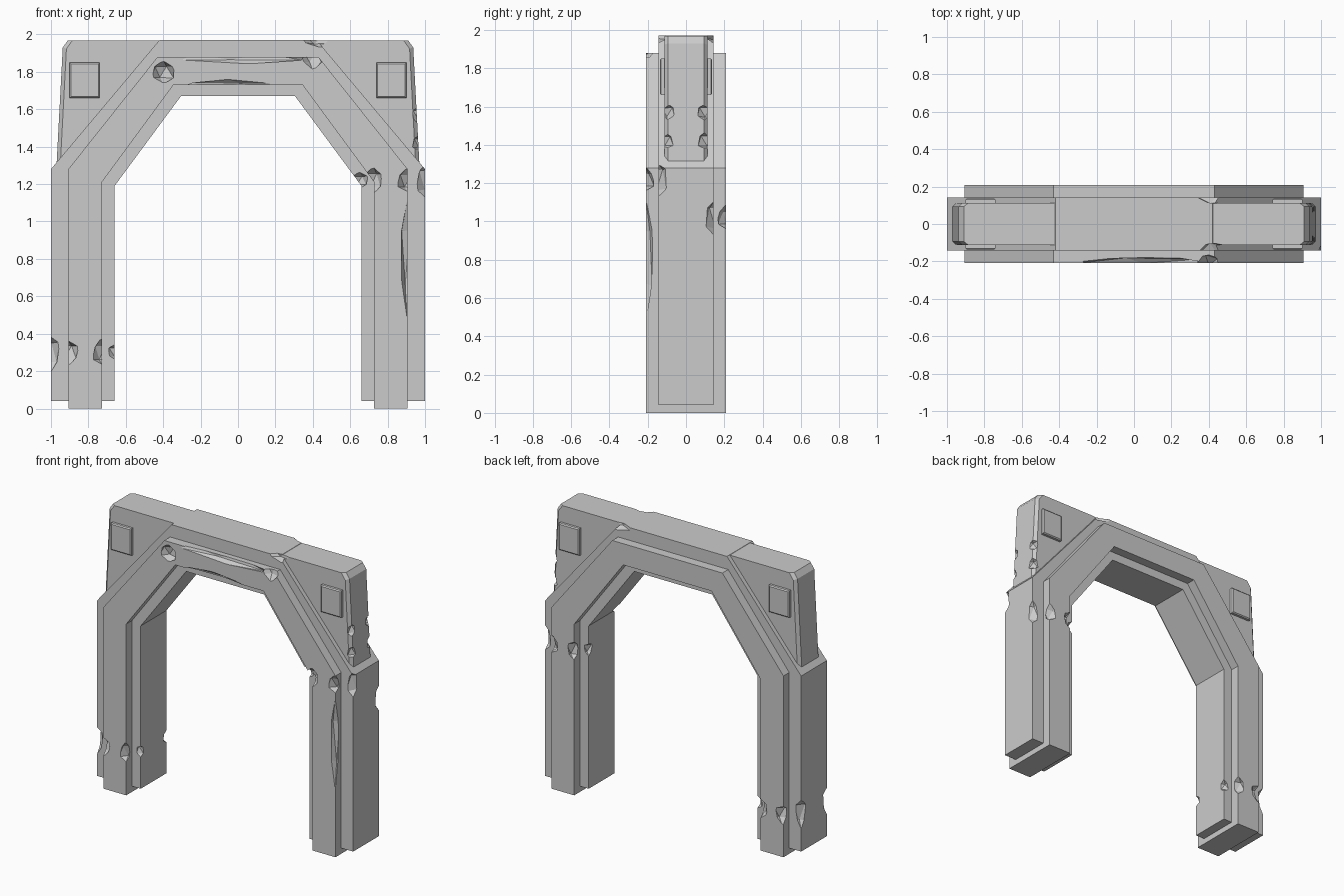
import bpy, bmesh, random
from mathutils import Vector

if "Cube" in bpy.data.objects:
    bpy.data.objects.remove(bpy.data.objects["Cube"])

random.seed(4)
CORE_Y, TRIM_Y, BLOCK_Y = 0.143, 0.208, 0.113


def make_object(name, bm):
    bmesh.ops.recalc_face_normals(bm, faces=bm.faces)
    me = bpy.data.meshes.new(name)
    bm.to_mesh(me)
    bm.free()
    ob = bpy.data.objects.new(name, me)
    bpy.context.collection.objects.link(ob)
    return ob


def slab(name, pts, y0, y1, bevel_test=None, width=0.02):
    """Extrude an x-z outline along y, optionally bevelling chosen edges."""
    bm = bmesh.new()
    face = bm.faces.new([bm.verts.new((x, y0, z)) for x, z in pts])
    ext = bmesh.ops.extrude_face_region(bm, geom=[face])
    verts = [v for v in ext["geom"] if isinstance(v, bmesh.types.BMVert)]
    bmesh.ops.translate(bm, verts=verts, vec=(0, y1 - y0, 0))
    bmesh.ops.recalc_face_normals(bm, faces=bm.faces)
    if bevel_test:
        edges = [e for e in bm.edges
                 if bevel_test((e.verts[0].co + e.verts[1].co) / 2)]
        bmesh.ops.bevel(bm, geom=edges, offset=width, segments=1,
                        affect='EDGES', profile=0.5)
    return make_object(name, bm)


def mirrored(half):
    return half + [(-x, z) for x, z in reversed(half)]


chips = []


def chip(x, y, z, r=0.06, sx=1, sz=1):
    """Rough faceted stone-chip cutter, stretched along x or z."""
    bm = bmesh.new()
    bmesh.ops.create_icosphere(bm, subdivisions=1, radius=r)
    for v in bm.verts:
        k = random.uniform(0.85, 1.15)
        v.co = Vector((x + v.co.x * sx * k, y + v.co.y * k, z + v.co.z * sz * k))
    ob = make_object("chip_cutter", bm)
    ob.hide_render = True
    chips.append(ob)


def add_boolean(ob, other, op):
    m = ob.modifiers.new(op.lower(), 'BOOLEAN')
    m.operation = op
    m.solver = 'EXACT'
    m.object = other


# Wide arch core and the raised trim band running through it
arch = slab("stone_arch", mirrored([(0.305, 1.67), (0.66, 1.19), (0.66, 0.04),
                                    (1, 0.04), (1, 1.28), (0.42, 1.97)]), -CORE_Y, CORE_Y)
trim = slab("trim_band", mirrored([(0.345, 1.73), (0.728, 1.21), (0.728, 0),
                                   (0.907, 0), (0.907, 1.28), (0.43, 1.88)]), -TRIM_Y, TRIM_Y)
add_boolean(arch, trim, 'UNION')

# Corner blocks above the diagonals, and their square plaques front and back
blocks = []
for side, s in (("left", -1), ("right", 1)):
    pts = [(s * x, z) for x, z in [(0.97, 1.305), (0.937, 1.93), (0.91, 1.968), (0.412, 1.968)]]
    blocks.append(slab("corner_block_" + side, pts, -BLOCK_Y, BLOCK_Y,
                       lambda c: abs(c.x) > 0.92 and abs(c.y) > 0.1))
    square = [(s * (0.82 + i * 0.08), 1.755 + j * 0.095)
              for i, j in ((-1, -1), (1, -1), (1, 1), (-1, 1))]
    for face, f in (("front", -1), ("back", 1)):
        slab(f"plaque_{side}_{face}", square, f * 0.105, f * 0.137,
             lambda c: abs(c.y) > 0.13, 0.007)

# Broken collars around the left foot and the right shoulder
for f in (-1, 1):
    for s, z in ((-1, 0.3), (1, 1.12 - f * 0.1)):
        chip(s * 0.65, f * 0.15, z, 0.05)
        chip(s * 0.725, f * 0.218, z, 0.055, 1, 1.4)
        chip(s * 0.91, f * 0.218, z, 0.055, 1.2, 1.3)
        chip(s * 1.015, f * 0.155, z, 0.065, 1, 1.8)
    # shattered right corner and worn lintel knuckles
    chip(0.98, f * 0.11, 1.42, 0.055)
    chip(0.975, f * 0.1, 1.57, 0.05)
    chip(f * 0.4, -0.22, 1.84 + f * 0.04, 0.07)
    chip(0.44, f * 0.15, 1.975, 0.05, 2.2)
# Long splits on the right leg and along the lintel band
chip(0.905, -0.21, 0.8, 0.038, 1, 8)
chip(0.05, -0.21, 1.88, 0.036, 10)
chip(-0.05, -0.21, 1.725, 0.035, 8)

for ob in [arch] + blocks:
    for c in chips:
        add_boolean(ob, c, 'DIFFERENCE')

# Bake the carving and clear the cutters
dg = bpy.context.evaluated_depsgraph_get()
baked = [(ob, bpy.data.meshes.new_from_object(ob.evaluated_get(dg))) for ob in [arch] + blocks]
for ob, me in baked:
    ob.modifiers.clear()
    ob.data = me
for ob in chips + [trim]:
    bpy.data.objects.remove(ob)
